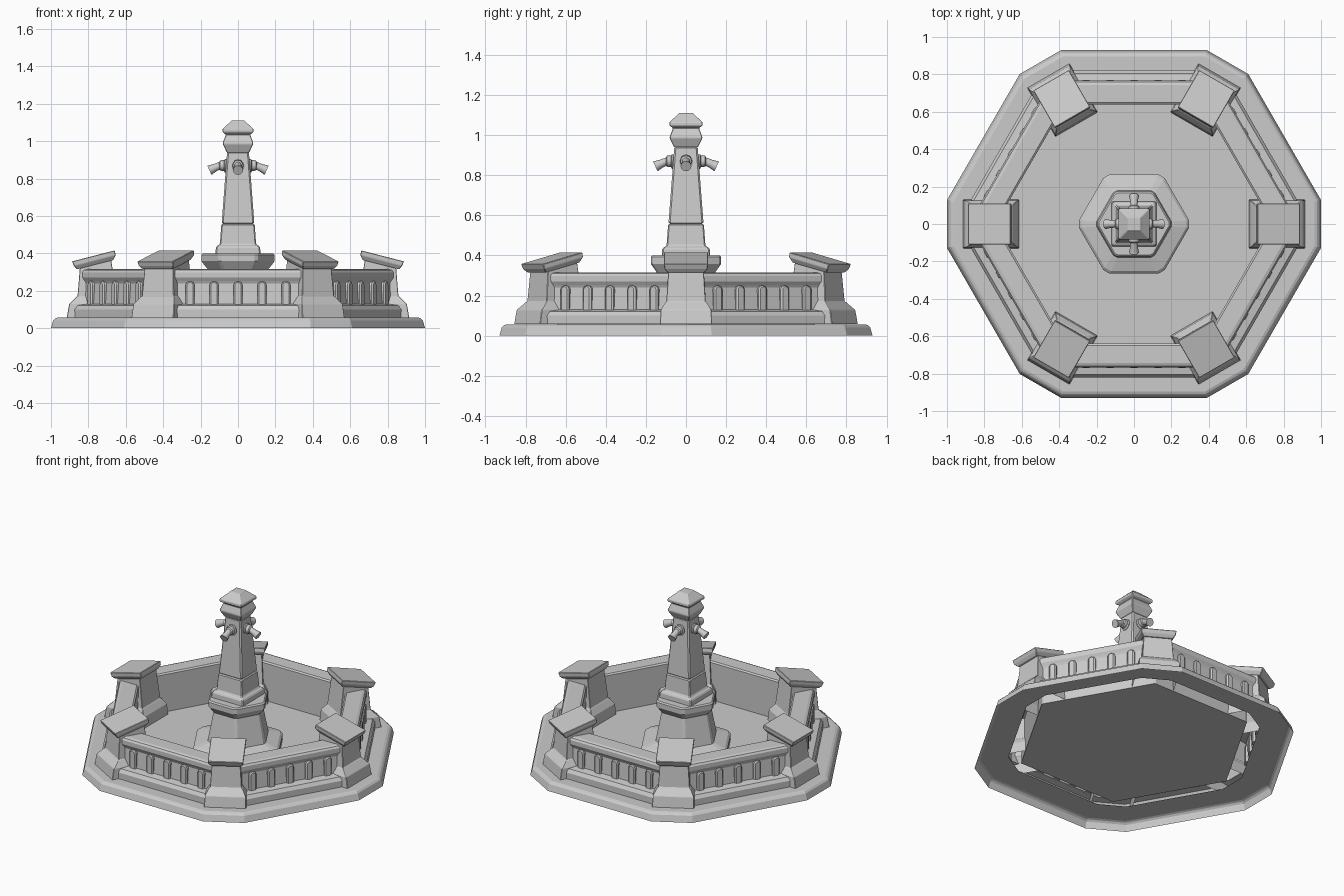
import bpy, bmesh, math
from mathutils import Vector, Matrix

if "Cube" in bpy.data.objects:
    bpy.data.objects.remove(bpy.data.objects["Cube"])

S60 = math.radians(60)


def loft(name, loops, start=True, end=True, bevel=0, rot=0):
    """Bridge equal-length vertex loops into one mesh object."""
    bm = bmesh.new()
    vs = [[bm.verts.new(p) for p in lp] for lp in loops]
    n = len(vs[0])
    for a, b in zip(vs, vs[1:]):
        for i in range(n):
            j = (i + 1) % n
            bm.faces.new((a[i], a[j], b[j], b[i]))
    if start:
        bm.faces.new(vs[0][::-1])
    if end:
        bm.faces.new(vs[-1])
    bmesh.ops.recalc_face_normals(bm, faces=bm.faces)
    bmesh.ops.rotate(bm, verts=bm.verts, cent=(0, 0, 0), matrix=Matrix.Rotation(rot, 3, 'Z'))
    me = bpy.data.meshes.new(name)
    bm.to_mesh(me)
    bm.free()
    ob = bpy.data.objects.new(name, me)
    bpy.context.collection.objects.link(ob)
    if bevel:
        m = ob.modifiers.new("edge", 'BEVEL')
        m.width, m.segments, m.limit_method = bevel, 1, 'ANGLE'
    return ob


def hexa(a, c, z):
    """Hexagon of apothem a with corners cut off at distance c."""
    t = 2 * (a - c * math.cos(math.radians(30)))
    pts = []
    for k in range(6):
        for s in (-t, t):
            pts.append(Matrix.Rotation(k * S60, 3, 'Z') @ Vector((c, s, z)))
    return pts


def square(r, z):
    return [(-r, -r, z), (r, -r, z), (r, r, z), (-r, r, z)]


def rect(xo, xi, h, zo, zi):
    """Pier section: outer/inner distance, half width, outer/inner height."""
    return [(xo, -h, zo), (xo, h, zo), (xi, h, zi), (xi, -h, zi)]


def tube(name, sections, rot, n=12):
    """Round bar through (x, z, radius) stations, lying in the xz plane."""
    d = Vector((sections[-1][0] - sections[0][0], 0, sections[-1][1] - sections[0][1])).normalized()
    u, v = Vector((0, 1, 0)), d.cross(Vector((0, 1, 0)))
    loops = []
    for x, z, r in sections:
        loops.append([Vector((x, 0, z)) + r * (math.cos(2 * math.pi * i / n) * u + math.sin(2 * math.pi * i / n) * v)
                      for i in range(n)])
    ob = loft(name, loops, rot=rot)
    ob.data.shade_smooth()
    ob.data.set_sharp_from_angle(angle=math.radians(35))


# Base step: an open shell, hollow underneath, with an open middle
loft("base_ring", [hexa(*p) for p in (
    (.93, 1.0, 0), (.918, .988, .042), (.908, .978, .052),
    (.895, .965, .057), (.73, .79, .057))], start=False, end=False)

# Basin floor
loft("basin_floor", [hexa(.642, .7405, .054)], start=False)

# Basin wall with plinth and rounded coping
loft("basin_wall", [hexa(*p) for p in (
    (.82, .89, .058), (.82, .89, .10), (.805, .875, .122), (.758, .83, .13),
    (.75, .822, .24), (.756, .828, .253), (.766, .835, .27), (.766, .835, .298),
    (.758, .83, .31), (.742, .82, .316), (.65, .747, .316), (.64, .735, .308),
    (.64, .735, .054))], start=False, end=False)

# Raised round-topped bars, five per wall
for k in range(6):
    for i in range(-2, 3):
        def arch(y, r):
            pts = [(r, .125), (r, .232)]
            pts += [(r * math.cos(a), .232 + .8 * r * math.sin(a)) for a in (math.pi / 4, math.pi / 2, math.pi * .75)]
            pts += [(-r, .232), (-r, .125)]
            return [(i * .128 + x, y, z) for x, z in pts]
        loft("wall_bar", [arch(.74, .024), arch(.764, .024), arch(.771, .016)], rot=k * S60)

# Corner piers with tilted caps
for k in range(6):
    loft("pier", [rect(*p) for p in (
        (.915, .615, .13, .058, .058), (.903, .622, .126, .128, .128),
        (.864, .648, .102, .168, .168), (.858, .652, .098, .17, .17),
        (.845, .68, .088, .33, .385))], start=False, bevel=.003, rot=k * S60)
    loft("pier_cap", [rect(*p) for p in (
        (.862, .667, .092, .315, .364), (.877, .654, .108, .333, .391),
        (.888, .659, .11, .357, .416))], bevel=.003, rot=k * S60)

# Hexagonal pedestal of the column
loft("pedestal", [hexa(*p) for p in (
    (.265, .295, .054), (.265, .295, .09), (.252, .28, .103), (.18, .2, .125),
    (.145, .162, .315), (.175, .196, .358), (.175, .196, .392), (.167, .187, .4))], start=False)

# Square column
loft("column_foot", [square(*p) for p in (
    (.121, .39), (.118, .436), (.097, .448), (.089, .558))], bevel=.006)
loft("column_shaft", [square(*p) for p in (
    (.082, .555), (.087, .567), (.058, .945))], bevel=.008)
loft("column_head", [square(*p) for p in (
    (.06, .94), (.082, .985), (.08, .995), (.065, 1.035),
    (.083, 1.048), (.083, 1.064), (.04, 1.104), (.034, 1.111))], bevel=.003)

# Four drooping spouts
for k in range(4):
    r = k * math.pi / 2
    tube("spout_flange", [(.05, .868, .036), (.07, .868, .036), (.075, .868, .028)], r)
    tube("spout_joint", [(.065, .87, .024), (.08, .87, .03), (.095, .87, .027), (.102, .87, .016)], r)
    tube("spout_pipe", [(.082, .876, .018), (.125, .857, .021), (.153, .8445, .027)], r)
